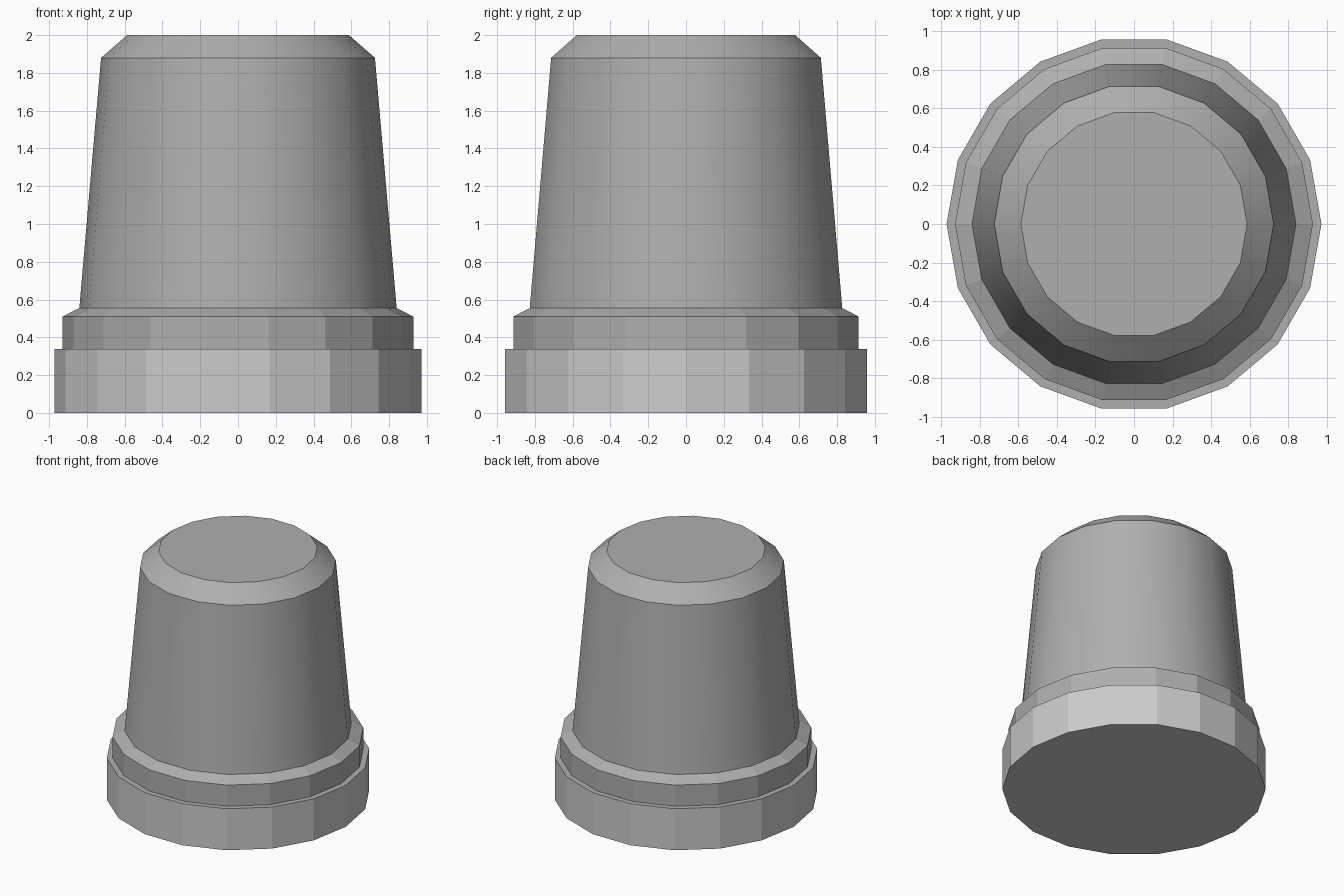
import bpy, bmesh
from math import cos, sin, tau, radians

if "Cube" in bpy.data.objects:
    bpy.data.objects.remove(bpy.data.objects["Cube"])

SIDES = 18

dark_grey = bpy.data.materials.new("dark_grey")
dark_grey.diffuse_color = (0.43, 0.43, 0.43, 1)
dark_grey.use_nodes = True
dark_grey.node_tree.nodes["Principled BSDF"].inputs["Base Color"].default_value = dark_grey.diffuse_color


def revolve(name, profile, material=None, cap_bottom=False, cap_top=False):
    """Spin a (radius, z) profile around z, capping the chosen ends."""
    bm = bmesh.new()
    rings = [[bm.verts.new((r * cos(tau * i / SIDES), r * sin(tau * i / SIDES), z))
              for i in range(SIDES)] for r, z in profile]
    for low, high in zip(rings, rings[1:]):
        for i in range(SIDES):
            j = (i + 1) % SIDES
            bm.faces.new((low[i], low[j], high[j], high[i]))
    if cap_bottom:
        bm.faces.new(rings[0][::-1])
    if cap_top:
        bm.faces.new(rings[-1])
    mesh = bpy.data.meshes.new(name)
    bm.to_mesh(mesh)
    bm.free()
    if material:
        mesh.materials.append(material)
    obj = bpy.data.objects.new(name, mesh)
    bpy.context.collection.objects.link(obj)
    return obj


# Light faceted base band
revolve("base", [(0.972, 0), (0.972, 0.338)], cap_bottom=True)

# Dark faceted collar: ledge, wall and sloping lip
revolve("collar", [(0.972, 0.338), (0.928, 0.338), (0.928, 0.51), (0.84, 0.555)], dark_grey)

# Smooth tapered body with chamfered top
body = revolve("body", [(0.84, 0.555), (0.725, 1.88), (0.587, 2.0)], dark_grey, cap_top=True)
bpy.context.view_layer.objects.active = body
body.select_set(True)
bpy.ops.object.shade_smooth_by_angle(angle=radians(30))
